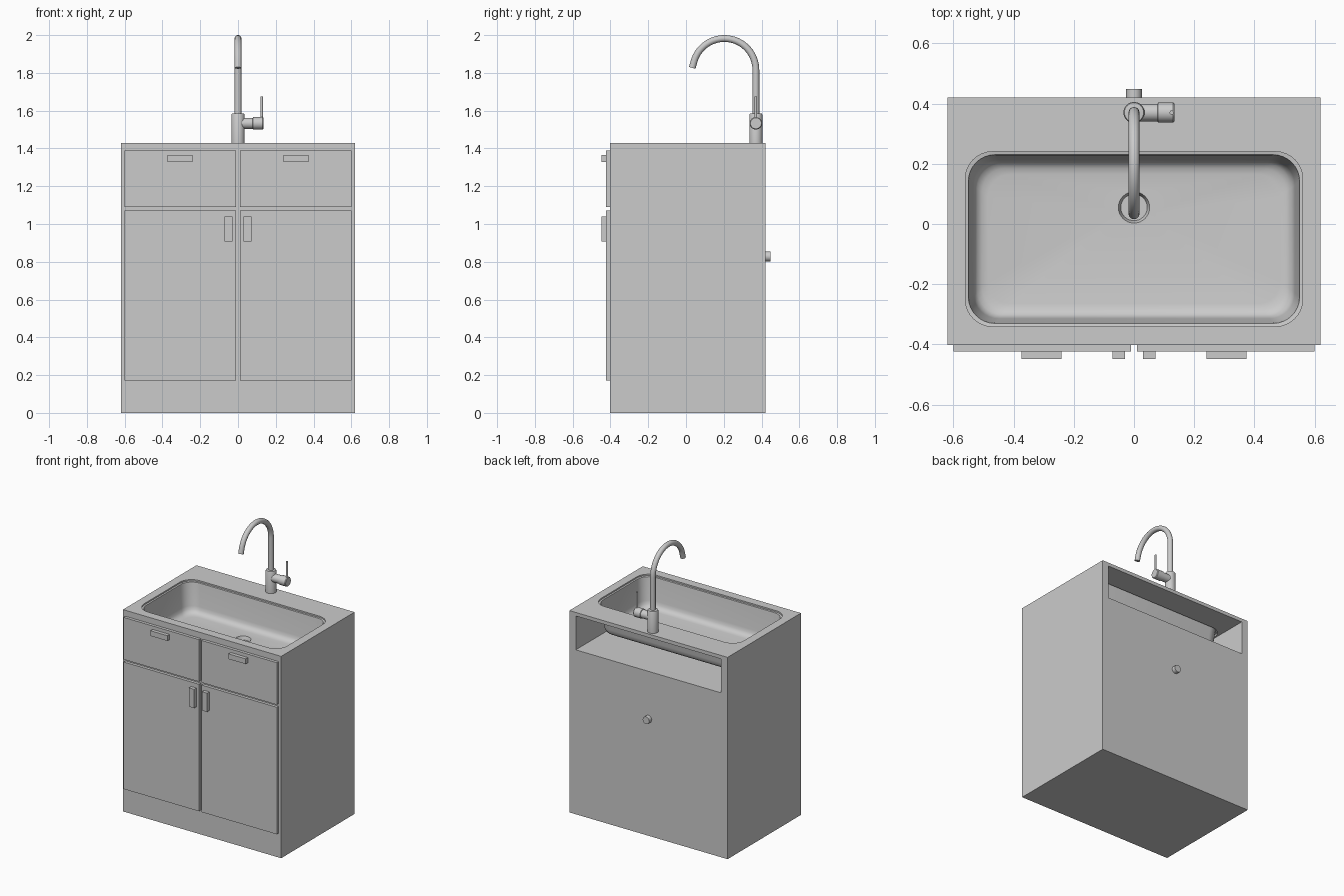
import bpy, bmesh, math
from mathutils import Vector, Matrix

if "Cube" in bpy.data.objects:
    bpy.data.objects.remove(bpy.data.objects["Cube"])

BACK, FRONT, TOP = 0.42, -0.402, 1.43


def finish(name, bm, smooth=None):
    bmesh.ops.recalc_face_normals(bm, faces=bm.faces)
    me = bpy.data.meshes.new(name)
    bm.to_mesh(me)
    bm.free()
    ob = bpy.data.objects.new(name, me)
    bpy.context.collection.objects.link(ob)
    bpy.ops.object.select_all(action='DESELECT')
    bpy.context.view_layer.objects.active = ob
    ob.select_set(True)
    if smooth:
        bpy.ops.object.shade_smooth_by_angle(angle=math.radians(smooth))
    return ob


def box(name, x0, x1, y0, y1, z0, z1):
    bm = bmesh.new()
    size = Matrix.Diagonal((abs(x1 - x0), y1 - y0, z1 - z0, 1))
    mid = Matrix.Translation(((x0 + x1) / 2, (y0 + y1) / 2, (z0 + z1) / 2))
    bmesh.ops.create_cube(bm, size=1, matrix=mid @ size)
    return finish(name, bm)


def loft(bm, rings, cap_start=True, cap_end=True):
    """Skin a list of equal-length point rings; returns the vertex rings."""
    vs = [[bm.verts.new(p) for p in ring] for ring in rings]
    n = len(vs[0])
    for a, b in zip(vs, vs[1:]):
        for i in range(n):
            j = (i + 1) % n
            bm.faces.new((a[i], a[j], b[j], b[i]))
    if cap_start:
        bm.faces.new(vs[0])
    if cap_end:
        bm.faces.new(vs[-1])
    return vs


def circle(centre, axis, r, n):
    q = Vector(axis).to_track_quat('Z', 'Y')
    return [Vector(centre) + q @ Vector((r * math.cos(t), r * math.sin(t), 0))
            for t in (2 * math.pi * i / n for i in range(n))]


def turned(name, origin, axis, profile, n=32):
    """Round part from (distance along axis, radius) pairs."""
    bm = bmesh.new()
    loft(bm, [circle(Vector(origin) + Vector(axis) * d, axis, r, n) for d, r in profile])
    return finish(name, bm, 35)


def rounded_rect(inset, r, z, seg=8):
    hx, hy, cy = 0.56 - inset, 0.29 - inset, -0.05
    pts = []
    for k, (sx, sy) in enumerate(((1, 1), (-1, 1), (-1, -1), (1, -1))):
        for i in range(seg + 1):
            t = math.pi / 2 * (k + i / seg)
            pts.append((sx * (hx - r) + r * math.cos(t), cy + sy * (hy - r) + r * math.sin(t), z))
    return pts


# Cabinet body, cut open for the basin and the service recess at the back
cabinet = box("cabinet_body", -0.62, 0.62, FRONT, BACK, 0, TOP)
recess = box("recess_cutter", -0.57, 0.57, FRONT + 0.025, BACK + 0.1, 1.165, 1.405)
bm = bmesh.new()
loft(bm, [rounded_rect(0, 0.09, 1.30), rounded_rect(0, 0.09, 1.5)])
hole = finish("basin_cutter", bm)
bpy.context.view_layer.objects.active = cabinet
for cutter in (recess, hole):
    cutter.hide_render = True
    mod = cabinet.modifiers.new("cut", 'BOOLEAN')
    mod.operation, mod.solver, mod.object = 'DIFFERENCE', 'EXACT', cutter
    bpy.ops.object.modifier_apply(modifier=mod.name)
    bpy.data.objects.remove(cutter)

# Basin: stepped rim, sloping walls, filleted floor with a drain well
bm = bmesh.new()
profile = [(0, 1.428), (0, 1.420), (0.010, 1.418), (0.012, 1.405), (0.026, 1.26), (0.031, 1.238),
           (0.040, 1.223), (0.055, 1.214), (0.075, 1.21)]
rings = loft(bm, [rounded_rect(i, 0.09 - 0.2 * i, z) for i, z in profile], False, False)
well = loft(bm, [circle((0, 0.055, z), (0, 0, 1), r, 32)
                 for z, r in ((1.21, 0.052), (1.20, 0.048), (1.185, 0.044))], False, True)
edges = [bm.edges.get((loop[i - 1], loop[i])) for loop in (rings[-1], well[0])
         for i in range(len(loop))]
bmesh.ops.triangle_fill(bm, edges=edges, use_beauty=True, normal=(0, 0, 1))
finish("basin", bm, 40)

# Drawers, doors and their handles, both sides
fy, hy = FRONT - 0.021, -0.448
for side, s in (("left", -1), ("right", 1)):
    box(side + "_drawer_front", s * 0.01, s * 0.60, fy, FRONT, 1.09, 1.388)
    box(side + "_door", s * 0.01, s * 0.60, fy, FRONT, 0.172, 1.072)
    box(side + "_drawer_handle", s * 0.24, s * 0.373, hy, fy, 1.327, 1.364)
    box(side + "_door_handle", s * 0.03, s * 0.071, hy, fy, 0.907, 1.04)

# Pipe stub on the back
turned("pipe_stub", (0, BACK, 0.828), (0, 1, 0), [(0, 0.026), (0.028, 0.026)], 16)

# Tap base, side valve and lever
ty = 0.37
turned("tap_base", (0, ty, TOP), (0, 0, 1),
       [(0, 0.035), (0.148, 0.035), (0.154, 0.032), (0.156, 0.022)])
turned("tap_valve", (0, ty, 1.533), (1, 0, 0),
       [(0, 0.029), (0.078, 0.029), (0.080, 0.033), (0.130, 0.033), (0.135, 0.029)])
turned("tap_lever", (0.125, ty, 1.55), (0, 0, 1), [(0, 0.007), (0.125, 0.007)], 12)

# Swan-neck spout swept along a riser, an arc and a short straight tip
R, cy, cz = 0.167, ty - 0.167, 1.815
path = [((0, ty, 1.57), (0, 0, 1))]
for i in range(29):
    t = math.radians(165 * i / 28)
    path.append(((0, cy + R * math.cos(t), cz + R * math.sin(t)), (0, -math.sin(t), math.cos(t))))
end, d = path[-1]
path.append((tuple(Vector(end) + Vector(d) * 0.033), d))
bm = bmesh.new()
rings = []
for p, d in path:
    side, up = Vector((1, 0, 0)), Vector(d).cross(Vector((1, 0, 0)))
    rings.append([Vector(p) + 0.018 * (math.cos(a) * side + math.sin(a) * up)
                  for a in (2 * math.pi * k / 20 for k in range(20))])
loft(bm, rings)
finish("tap_spout", bm, 40)
